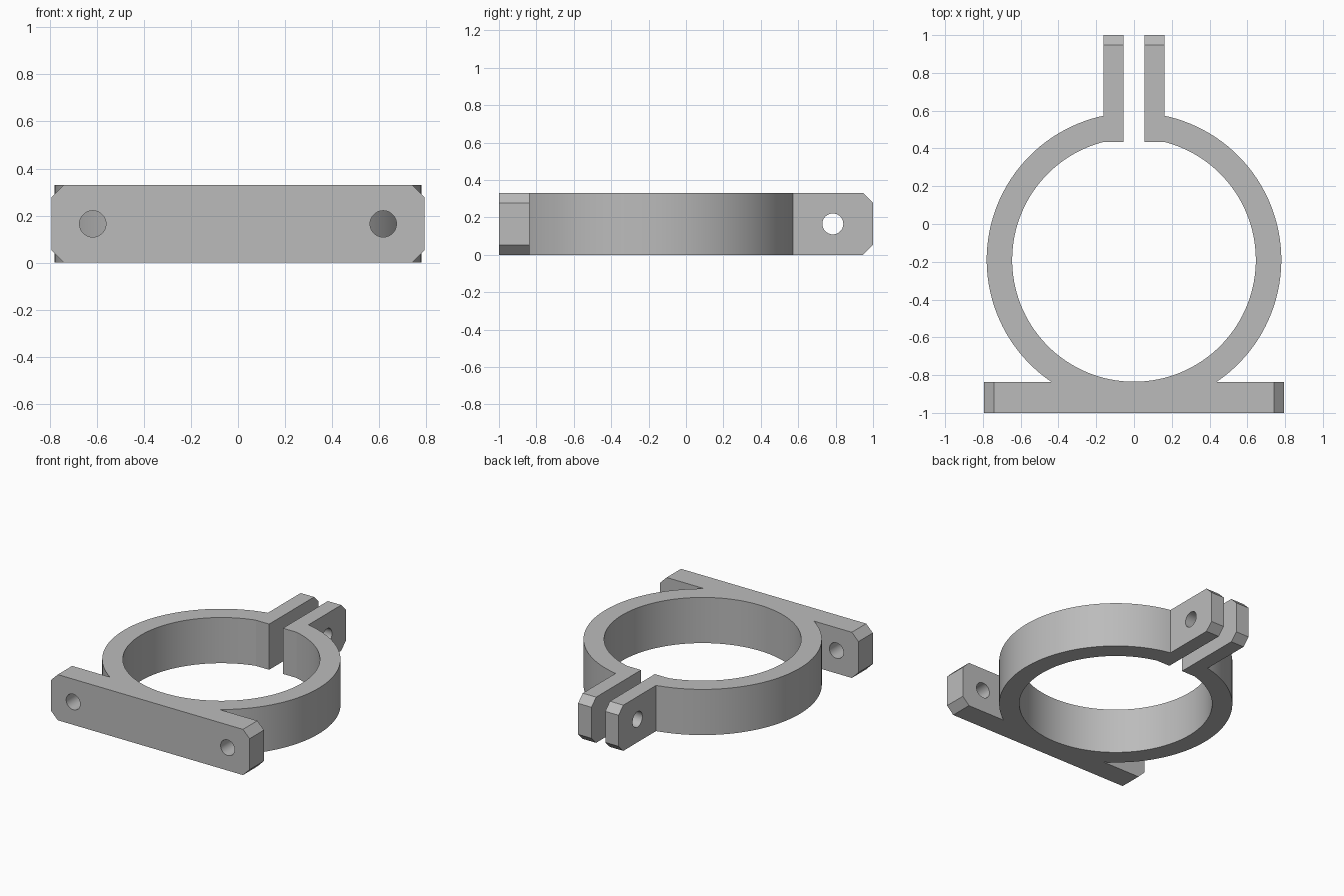
import bpy
import bmesh
from math import radians, asin, cos, sin, pi
from mathutils import Vector, Matrix

HEIGHT = 0.33
CHAMFER = 0.053
CENTRE_Y = -0.19
INNER, OUTER = 0.645, 0.78
TAB_IN, TAB_OUT = 0.055, 0.162
HOLE_RADIUS = 0.056

if "Cube" in bpy.data.objects:
    bpy.data.objects.remove(bpy.data.objects["Cube"])

grey = bpy.data.materials.new("grey plastic")
grey.use_nodes = True
colour = (0.5, 0.5, 0.5, 1)
grey.diffuse_color = colour
grey.node_tree.nodes["Principled BSDF"].inputs["Base Color"].default_value = colour


def finish(name, bm):
    bmesh.ops.recalc_face_normals(bm, faces=bm.faces)
    mesh = bpy.data.meshes.new(name)
    bm.to_mesh(mesh)
    bm.free()
    mesh.materials.append(grey)
    obj = bpy.data.objects.new(name, mesh)
    bpy.context.collection.objects.link(obj)
    return obj


def prism(name, points, offset):
    """Extrude a closed outline along an offset."""
    bm = bmesh.new()
    face = bm.faces.new([bm.verts.new(p) for p in points])
    side = bmesh.ops.extrude_face_region(bm, geom=[face])["geom"]
    bmesh.ops.translate(bm, vec=Vector(offset),
                        verts=[v for v in side if isinstance(v, bmesh.types.BMVert)])
    return finish(name, bm)


def cutter(name, location, axis):
    bm = bmesh.new()
    bmesh.ops.create_cone(bm, cap_ends=True, segments=40, radius1=HOLE_RADIUS,
                          radius2=HOLE_RADIUS, depth=0.5,
                          matrix=Matrix.Translation(location) @ Matrix.Rotation(pi / 2, 4, axis))
    return finish(name, bm)


def arc(radius, x_end, steps=120):
    """Points round the ring, from the right lug to the left lug."""
    gap = asin(x_end / radius)
    angles = [gap + (2 * pi - 2 * gap) * i / steps for i in range(steps + 1)]
    return [(radius * sin(a), CENTRE_Y + radius * cos(a), 0) for a in angles]


def boolean(target, tool, operation):
    mod = target.modifiers.new(operation.lower(), "BOOLEAN")
    mod.operation, mod.solver, mod.object = operation, "EXACT", tool
    bpy.context.view_layer.objects.active = target
    bpy.ops.object.modifier_apply(modifier=mod.name)
    bpy.data.objects.remove(tool)


# Open ring, its ends buried in the lugs
clamp = prism("pipe_clamp", arc(OUTER, 0.11) + arc(INNER, 0.11)[::-1], (0, 0, HEIGHT))

# Mounting plate with chamfered corners
X, C, H = 0.793, CHAMFER, HEIGHT
outline = [(-X, C), (-X + C, 0), (X - C, 0), (X, C),
           (X, H - C), (X - C, H), (-X + C, H), (-X, H - C)]
boolean(clamp, prism("mounting_plate", [(x, -1, z) for x, z in outline], (0, 0.164, 0)), "UNION")

# Pair of clamping lugs with chamfered ends
outline = [(0.434, 0), (1 - C, 0), (1, C), (1, H - C), (1 - C, H), (0.434, H)]
for side in (-1, 1):
    lug = prism("clamp_lug", [(side * TAB_IN, y, z) for y, z in outline],
                (side * (TAB_OUT - TAB_IN), 0, 0))
    boolean(clamp, lug, "UNION")

# Screw holes through the plate and the bolt hole through the lugs
for x in (-0.617, 0.617):
    boolean(clamp, cutter("screw_hole", (x, -1, H / 2), "X"), "DIFFERENCE")
boolean(clamp, cutter("bolt_hole", (0, 0.785, H / 2), "Y"), "DIFFERENCE")

bpy.ops.object.select_all(action="DESELECT")
clamp.select_set(True)
bpy.context.view_layer.objects.active = clamp
bpy.ops.object.shade_smooth_by_angle(angle=radians(20))
